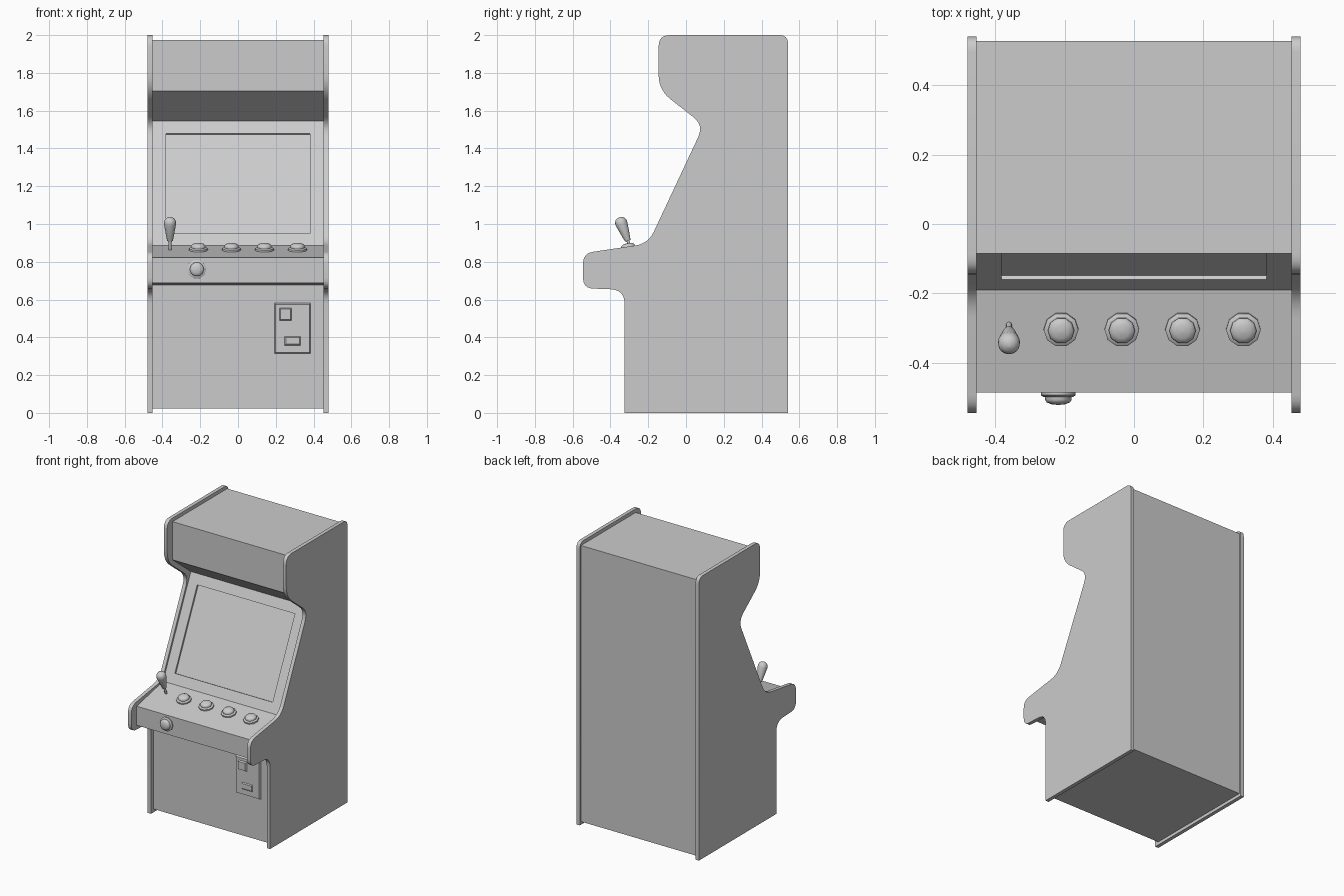
import bpy, bmesh
from math import radians, sin, cos, pi
from mathutils import Matrix, Vector

cube = bpy.data.objects.get("Cube")
if cube:
    bpy.data.objects.remove(cube, do_unlink=True)

grey = bpy.data.materials.new("light_grey")
grey.use_nodes = True
grey.diffuse_color = (0.6, 0.6, 0.6, 1)
grey.node_tree.nodes["Principled BSDF"].inputs["Base Color"].default_value = (0.6, 0.6, 0.6, 1)


def finish(name, bm, matrix=Matrix(), angle=30):
    bmesh.ops.recalc_face_normals(bm, faces=bm.faces)
    me = bpy.data.meshes.new(name)
    bm.to_mesh(me)
    bm.free()
    me.transform(matrix)
    me.materials.append(grey)
    for p in me.polygons:
        p.use_smooth = True
    me.set_sharp_from_angle(angle=radians(angle))
    ob = bpy.data.objects.new(name, me)
    bpy.context.collection.objects.link(ob)
    return ob


def rounded(corners, steps=6):
    """Round each (y, z, reach) corner with a short curve."""
    out = []
    for i, (y, z, reach) in enumerate(corners):
        p = Vector((y, z))
        if not reach:
            out.append(p)
            continue
        a = p + (Vector(corners[i - 1][:2]) - p).normalized() * reach
        b = p + (Vector(corners[(i + 1) % len(corners)][:2]) - p).normalized() * reach
        for s in range(steps + 1):
            t = s / steps
            out.append(a * (1 - t) ** 2 + p * 2 * t * (1 - t) + b * t * t)
    return out


def prism(points, x0, x1):
    """Extrude a y-z outline along x."""
    bm = bmesh.new()
    face = bm.faces.new([bm.verts.new((x0, y, z)) for y, z in points])
    new = bmesh.ops.extrude_face_region(bm, geom=[face])["geom"]
    bmesh.ops.translate(bm, vec=(x1 - x0, 0, 0),
                        verts=[v for v in new if isinstance(v, bmesh.types.BMVert)])
    bmesh.ops.recalc_face_normals(bm, faces=bm.faces)
    return bm


def lathe(name, profile, location, tilt, sides):
    """Turn an (r, z) profile, then tip it towards the front."""
    bm = bmesh.new()
    rings = []
    for r, z in profile:
        rings.append([bm.verts.new((r * cos(2 * pi * k / sides), r * sin(2 * pi * k / sides), z))
                      for k in range(sides)])
    for a, b in zip(rings, rings[1:]):
        for k in range(sides):
            n = (k + 1) % sides
            bm.faces.new((a[k], a[n], b[n], b[k]))
    bm.faces.new(rings[0])
    bm.faces.new(rings[-1])
    return finish(name, bm, Matrix.Translation(location) @ Matrix.Rotation(tilt, 4, "X"), 40)


def plate(name, x0, x1, z0, z1, back, front, taper):
    """Raised plate on the front with sloping edges."""
    bm = bmesh.new()
    rings = []
    for y, t in ((back, 0), (front, taper)):
        rings.append([bm.verts.new(c) for c in ((x0 + t, y, z0 + t), (x1 - t, y, z0 + t),
                                                (x1 - t, y, z1 - t), (x0 + t, y, z1 - t))])
    for k in range(4):
        n = (k + 1) % 4
        bm.faces.new((rings[0][k], rings[0][n], rings[1][n], rings[1][k]))
    for ring in rings:
        bm.faces.new(ring)
    return bm


def sink(bm, face, margin, depth):
    """Inset a face and push the middle straight in."""
    bm.normal_update()
    bmesh.ops.inset_individual(bm, faces=[face], thickness=margin)
    normal = face.normal.copy()
    new = bmesh.ops.extrude_face_region(bm, geom=[face])["geom"]
    bmesh.ops.translate(bm, vec=-normal * depth,
                        verts=[v for v in new if isinstance(v, bmesh.types.BMVert)])
    if face.is_valid:
        bmesh.ops.delete(bm, geom=[face], context="FACES_ONLY")


# Side panels
side = rounded([(-0.325, 0, 0), (0.54, 0, 0), (0.54, 2, 0.045), (-0.145, 2, 0.06),
                (-0.145, 1.71, 0.08), (0.094, 1.523, 0.07), (-0.2, 0.896, 0.07),
                (-0.545, 0.845, 0.055), (-0.545, 0.66, 0.055), (-0.325, 0.652, 0.075)])
for name, s in (("left_side_panel", 1), ("right_side_panel", -1)):
    finish(name, prism(side, s * 0.453, s * 0.479))

# Cabinet body with the recessed screen
body = prism([(-0.295, 0.022), (0.527, 0.022), (0.527, 1.975), (-0.085, 1.975), (-0.085, 1.705),
              (0.12, 1.544), (-0.19, 0.886), (-0.485, 0.822), (-0.485, 0.687), (-0.295, 0.677)],
             -0.453, 0.453)
screen = next(f for f in body.faces
              if f.normal.y < -0.5 and 1 < f.calc_center_median().z < 1.5 and abs(f.normal.x) < 0.5)
sink(body, screen, 0.1, 0.013)
finish("cabinet_body", body, angle=20)

# Push buttons
button = [(0.05, -0.005), (0.05, 0.01), (0.043, 0.015), (0.038, 0.015), (0.038, 0.024),
          (0.033, 0.031), (0.02, 0.036), (0.002, 0.038)]
for i in range(4):
    lathe(f"deck_button_{i + 1}", button, (-0.21 + 0.175 * i, -0.303, 0.861), radians(12), 10)
lathe("front_button", button, (-0.218, -0.483, 0.76), radians(90), 10)

# Joystick
lathe("joystick", [(0.008, -0.01), (0.008, 0.05), (0.015, 0.051), (0.02, 0.075), (0.032, 0.145),
                   (0.031, 0.16), (0.025, 0.173), (0.014, 0.18), (0.002, 0.183)],
      (-0.36, -0.29, 0.864), radians(20.5), 16)

# Coin door with its return button and slot
finish("coin_door", plate("coin_door", 0.191, 0.387, 0.313, 0.583, -0.29, -0.308, 0.008))
coin = plate("coin_button", 0.217, 0.286, 0.488, 0.557, -0.305, -0.318, 0.007)
finish("coin_button", coin)
finish("coin_return", plate("coin_return", 0.244, 0.334, 0.355, 0.408, -0.305, -0.314, 0.009))
